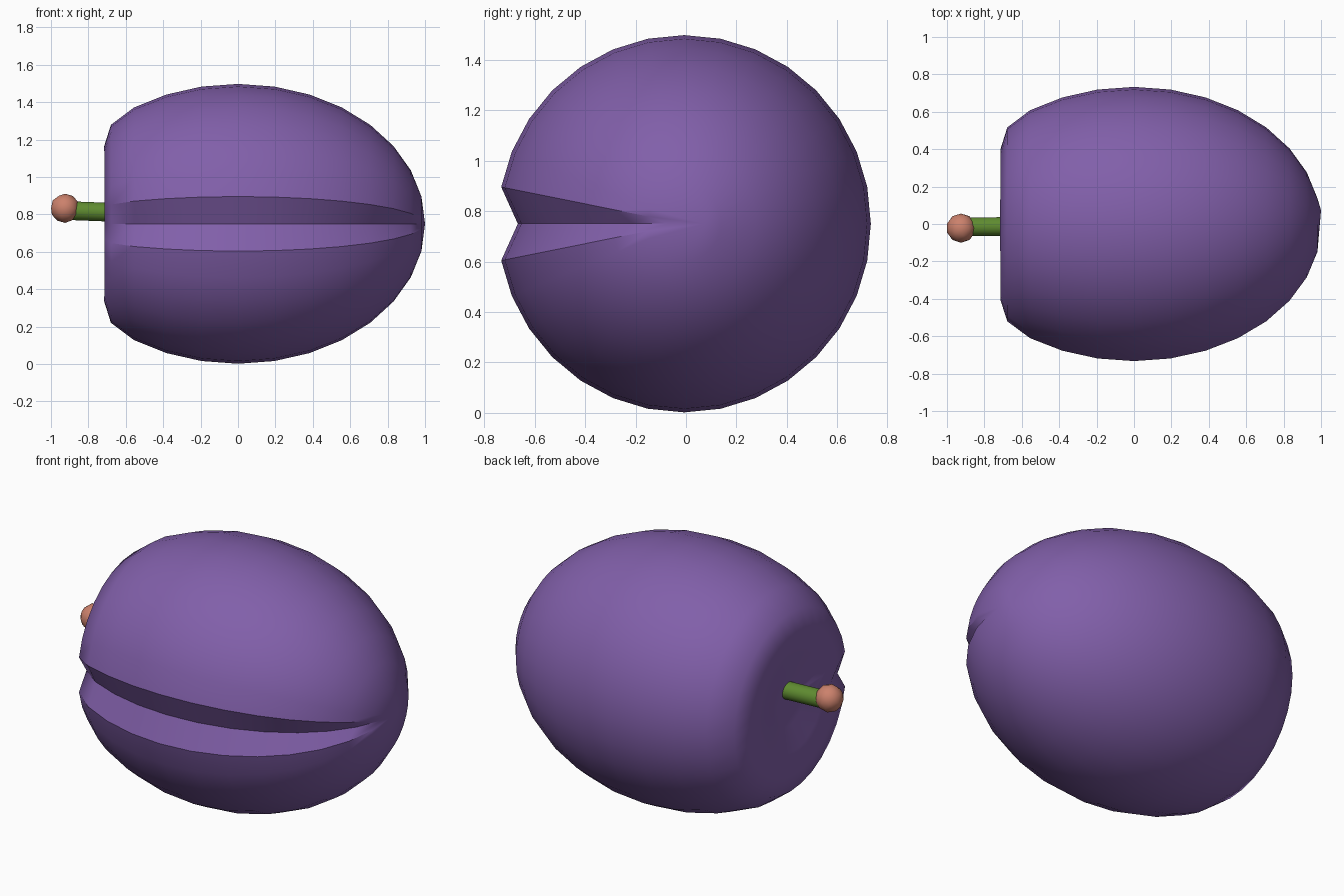
import bpy, bmesh, math
from mathutils import Vector, Matrix

if "Cube" in bpy.data.objects:
    bpy.data.objects.remove(bpy.data.objects["Cube"])


def material(name, rgb):
    m = bpy.data.materials.new(name)
    m.diffuse_color = (*rgb, 1)
    m.use_nodes = True
    m.node_tree.nodes["Principled BSDF"].inputs["Base Color"].default_value = m.diffuse_color
    return m


def finish(bm, name, mat, angle):
    bmesh.ops.recalc_face_normals(bm, faces=bm.faces)
    me = bpy.data.meshes.new(name)
    bm.to_mesh(me)
    bm.free()
    ob = bpy.data.objects.new(name, me)
    bpy.context.collection.objects.link(ob)
    me.materials.append(mat)
    bpy.ops.object.select_all(action='DESELECT')
    ob.select_set(True)
    bpy.context.view_layer.objects.active = ob
    bpy.ops.object.shade_smooth_by_angle(angle=math.radians(angle))
    return ob


purple = material("plum_skin", (0.22, 0.115, 0.40))
green = material("stem_green", (0.115, 0.26, 0.03))
pink = material("tip_pink", (0.60, 0.22, 0.15))

# Fruit: ellipsoid with poles along x
bm = bmesh.new()
bmesh.ops.create_uvsphere(bm, u_segments=32, v_segments=16, radius=1)
bmesh.ops.rotate(bm, verts=bm.verts, matrix=Matrix.Rotation(math.radians(90), 3, 'Y'))
bmesh.ops.scale(bm, verts=bm.verts, vec=(1.0, 0.74, 0.748))
pole = Vector((-1, 0, 0))
for v in bm.verts:
    groove = abs(v.co.z) < 1e-4 and v.co.y < 1e-4
    # Soft dent around the stem
    f = max(0, 1 - (v.co - pole).length / 0.73)
    v.co.x += 0.35 * (3 * f * f - 2 * f ** 3)
    # Seam running from end to end along the front
    if groove:
        v.co.y += 0.08
bmesh.ops.translate(bm, verts=bm.verts, vec=(0, -0.007, 0.75))
finish(bm, "fruit", purple, 40)

# Stem: slim cylinder set into the dent
a, b = Vector((-0.58, -0.013, 0.808)), Vector((-0.92, -0.015, 0.821))
bm = bmesh.new()
rot = (b - a).to_track_quat('Z', 'Y').to_matrix().to_4x4()
bmesh.ops.create_cone(bm, cap_ends=True, segments=32, radius1=0.05, radius2=0.05,
                      depth=(b - a).length,
                      matrix=Matrix.Translation((a + b) / 2) @ rot)
finish(bm, "stem", green, 40)

# Stem tip: small faceted ball, smooth shaded
bm = bmesh.new()
bmesh.ops.create_icosphere(bm, subdivisions=2, radius=0.078,
                           matrix=Matrix.Translation((-0.925, -0.022, 0.833)))
finish(bm, "stem_tip", pink, 60)
